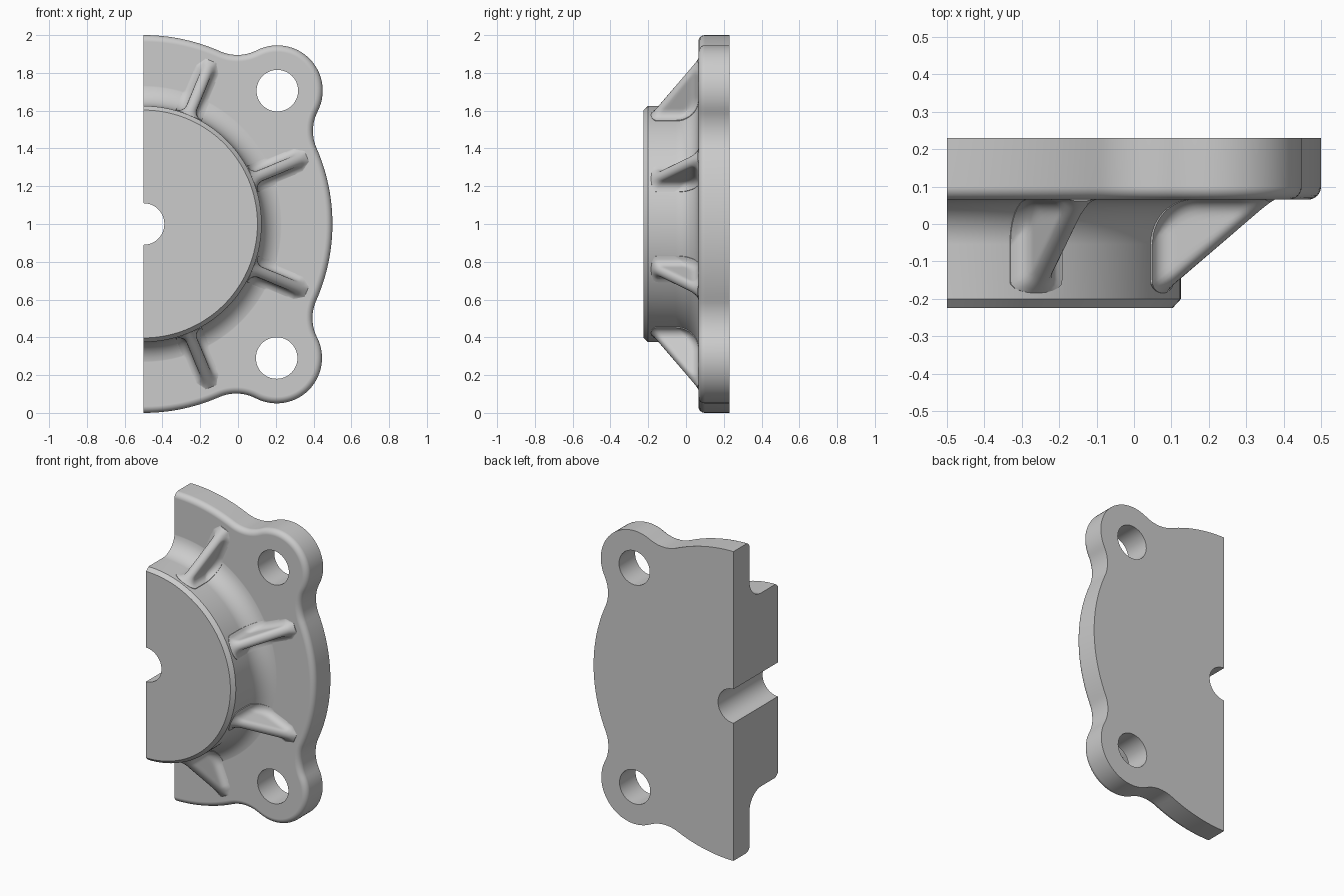
import bpy, bmesh
from math import sin, cos, pi, radians, sqrt, acos, atan2

if "Cube" in bpy.data.objects:
    bpy.data.objects.remove(bpy.data.objects["Cube"])

CX, CZ = -0.5, 1.0            # flange axis (x, z)
BACK, FACE, TOP = 0.23, 0.065, -0.225   # y of back, plate face, boss face
LOBES = (radians(44.9), radians(-45.2))
LOBE_R, NECK_R, HOLE_R = 0.24, 0.226, 0.11
BOSS_R, FIL = 0.625, 0.12


def loft(name, rings):
    """Skin closed rings of equal length and cap both ends."""
    bm = bmesh.new()
    vs = [[bm.verts.new((x + CX, y, z + CZ)) for x, y, z in r] for r in rings]
    n = len(vs[0])
    for a, b in zip(vs, vs[1:]):
        for i in range(n):
            j = (i + 1) % n
            bm.faces.new((a[i], a[j], b[j], b[i]))
    bm.faces.new(vs[0])
    bm.faces.new(vs[-1])
    bmesh.ops.recalc_face_normals(bm, faces=bm.faces)
    me = bpy.data.meshes.new(name)
    bm.to_mesh(me)
    bm.free()
    ob = bpy.data.objects.new(name, me)
    bpy.context.collection.objects.link(ob)
    return ob


def circle(r, y, n, x=0, z=0):
    return [(x + r * cos(2 * pi * i / n), y, z + r * sin(2 * pi * i / n)) for i in range(n)]


def arc(cx, cz, r, a0, a1, n):
    return [(cx + r * cos(a0 + (a1 - a0) * i / n), cz + r * sin(a0 + (a1 - a0) * i / n))
            for i in range(n)]


def outline(d, y):
    """Plate outline shrunk by d: main arcs, lobes and concave necks."""
    rho = 1 + NECK_R
    a = acos((rho ** 2 + 1 - (LOBE_R + NECK_R) ** 2) / (2 * rho))
    b = atan2(rho * sin(a), 1 - rho * cos(a))
    end = radians(105)
    pts, start = [], -end
    for p in sorted(LOBES):
        pts += arc(0, 0, 1 - d, start, p - a, 24)
        pts += arc(rho * cos(p - a), rho * sin(p - a), NECK_R + d, p - a + pi, p + b, 12)
        pts += arc(cos(p), sin(p), LOBE_R - d, p + b - pi, p - b + pi, 28)
        pts += arc(rho * cos(p + a), rho * sin(p + a), NECK_R + d, p - b, p + a - pi, 12)
        start = p + a
    pts += arc(0, 0, 1 - d, start, end, 24)
    return [(x, y, z) for x, z in pts]


def flare(d, r):
    """Extra width of a fillet of radius r at distance d from the wall."""
    d = max(d, 0)
    return r - sqrt(r * r - (r - d) ** 2) if d < r else 0


def rib(name, ang):
    """Sloping rib with a rounded crest and flared foot."""
    rings = []
    for r in [0.56, 0.6] + [BOSS_R + 0.31 * (k / 26) ** 1.4 for k in range(27)]:
        dr = max(r - BOSS_R, 0)
        base = flare(dr, FIL) - 0.001
        crest = 0.25 - dr * 0.25 / 0.315
        t = max(crest - base, 0.003)
        rc, rb = min(0.03, t), min(0.045, t)
        side = []
        for k in range(15):
            h = t * (1 - cos(pi * k / 14)) / 2
            q = t - h
            rf = 1 if q >= rc else sqrt(max(0, 1 - ((rc - q) / rc) ** 2))
            w = rf * 0.03 + max(flare(h, rb), rf * flare(dr, 0.045))
            side.append((FACE - base - h, w))
        side[-1] = (side[-1][0], 0)
        side.insert(0, (FACE - base + 0.04, side[0][1]))
        sec = side + [(y, -w) for y, w in side[-2::-1]]
        rings.append([(r * cos(ang) - w * sin(ang), y, r * sin(ang) + w * cos(ang))
                      for y, w in sec])
    return loft(name, rings)


def boolean(target, tool, op):
    tool.hide_render = True
    m = target.modifiers.new(tool.name, 'BOOLEAN')
    m.object, m.operation, m.solver = tool, op, 'EXACT'
    bpy.context.view_layer.objects.active = target
    bpy.ops.object.modifier_apply(modifier=m.name)
    bpy.data.objects.remove(tool)


# Lobed plate with rounded front edge
E = 0.035
edge = [(E * (1 - cos(k * pi / 12)), FACE + E * (1 - sin(k * pi / 12))) for k in range(7)]
flange = loft("flange", [outline(0, BACK)] + [outline(d, y) for d, y in edge])

# Raised round boss: chamfered rim and filleted foot
profile = [(BOSS_R - 0.022, TOP), (BOSS_R, TOP + 0.024)]
profile += [(BOSS_R + FIL * (1 - cos(k * pi / 20)), FACE + 0.001 - FIL * (1 - sin(k * pi / 20)))
            for k in range(11)]
profile += [(BOSS_R + FIL, 0.15)]
boolean(flange, loft("boss", [circle(r, y, 144) for r, y in profile]), 'UNION')

# Four ribs
for i, deg in enumerate((-67.5, -22.5, 22.5, 67.5)):
    boolean(flange, rib("rib_%d" % i, radians(deg)), 'UNION')

# Centre bore and bolt holes
for x, z in [(0, 0)] + [(cos(a), sin(a)) for a in LOBES]:
    boolean(flange, loft("hole_cutter", [circle(HOLE_R, y, 48, x, z) for y in (-1, 1)]), 'DIFFERENCE')

# Cut in half through the axis
half = [[(-2, y, -2), (0, y, -2), (0, y, 2), (-2, y, 2)] for y in (-1, 1)]
boolean(flange, loft("half_cutter", half), 'DIFFERENCE')

bpy.ops.object.select_all(action='DESELECT')
flange.select_set(True)
bpy.context.view_layer.objects.active = flange
bpy.ops.object.shade_smooth_by_angle(angle=radians(32))
wn = flange.modifiers.new("weighted_normals", 'WEIGHTED_NORMAL')
wn.keep_sharp = True
